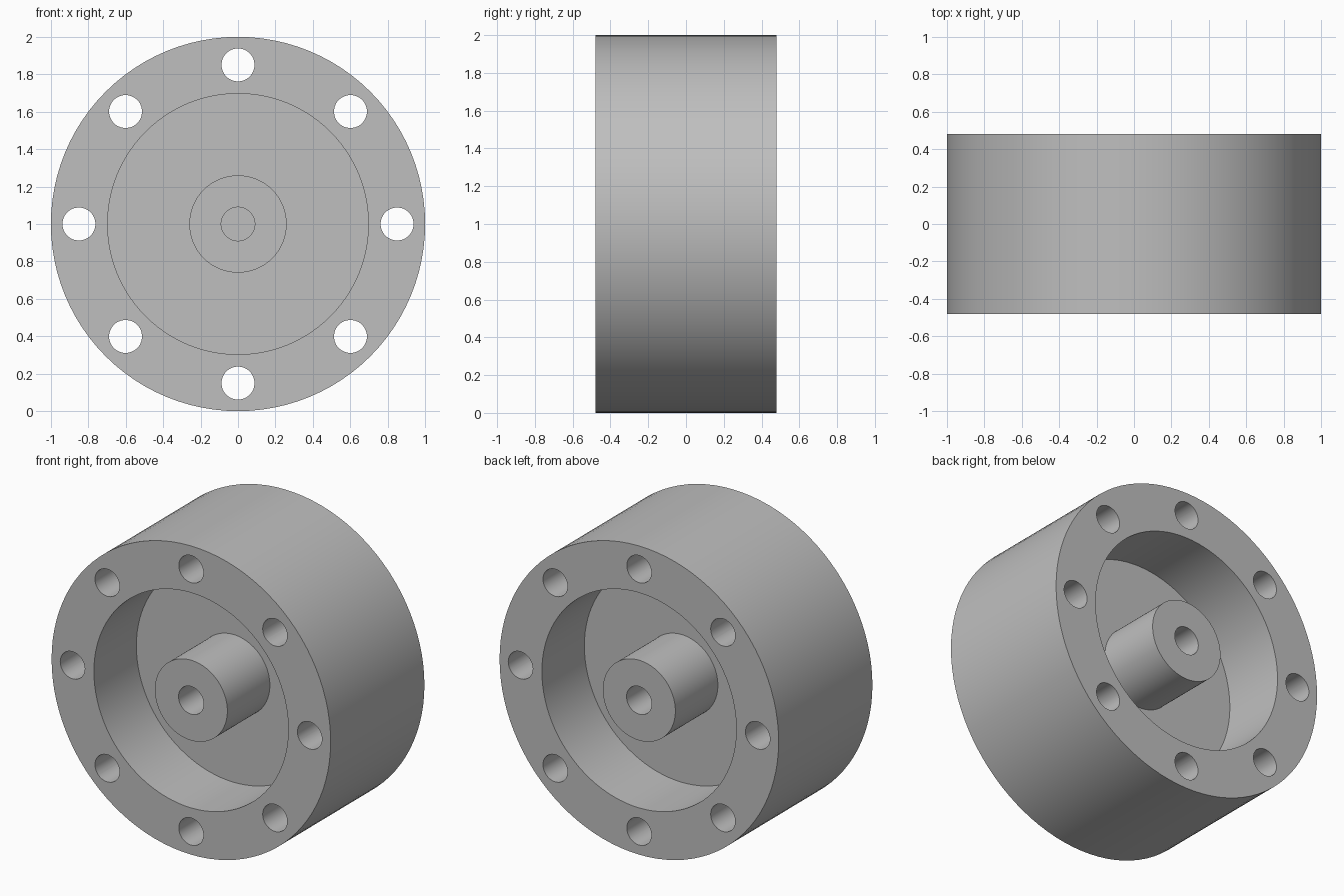
import bpy, bmesh, math
from mathutils import Matrix, Vector

if "Cube" in bpy.data.objects:
    bpy.data.objects.remove(bpy.data.objects["Cube"], do_unlink=True)

HALF = 0.48      # half width of the wheel
WEB = 0.045      # half thickness of the central web
RIM_R, RECESS_R, HUB_R, BORE_R = 1.0, 0.697, 0.26, 0.09
BOLT_CIRCLE, BOLT_R, BOLTS = 0.85, 0.088, 8
CENTRE = Vector((0, 0, 1))

grey = bpy.data.materials.new("plain grey")
grey.use_nodes = True
colour = (0.52, 0.52, 0.52, 1)
grey.diffuse_color = colour
grey.node_tree.nodes["Principled BSDF"].inputs["Base Color"].default_value = colour


def add_object(name, bm):
    bmesh.ops.recalc_face_normals(bm, faces=bm.faces)
    mesh = bpy.data.meshes.new(name)
    bm.to_mesh(mesh)
    bm.free()
    mesh.materials.append(grey)
    obj = bpy.data.objects.new(name, mesh)
    bpy.context.collection.objects.link(obj)
    return obj


# Wheel: half section from front axis to rim, mirrored to the back, then turned
front = [(0, WEB), (BORE_R, WEB), (BORE_R, HALF), (HUB_R, HALF), (HUB_R, WEB),
         (RECESS_R, WEB), (RECESS_R, HALF), (RIM_R, HALF)]
section = [(r, -y) for r, y in front] + list(reversed(front))
bm = bmesh.new()
verts = [bm.verts.new((r, y, 1)) for r, y in section]
edges = [bm.edges.new(pair) for pair in zip(verts, verts[1:])]
bmesh.ops.spin(bm, geom=verts + edges, cent=CENTRE, axis=(0, 1, 0),
               angle=math.tau, steps=96, use_merge=True)
bmesh.ops.remove_doubles(bm, verts=bm.verts, dist=0.0001)
wheel = add_object("wheel_body", bm)

# Bolt holes: a ring of cylinders cut through the rim
bm = bmesh.new()
for i in range(BOLTS):
    a = math.tau * i / BOLTS
    place = Matrix.Translation(CENTRE + BOLT_CIRCLE * Vector((math.cos(a), 0, math.sin(a))))
    bmesh.ops.create_cone(bm, cap_ends=True, segments=48, radius1=BOLT_R, radius2=BOLT_R,
                          depth=3 * HALF, matrix=place @ Matrix.Rotation(math.pi / 2, 4, 'X'))
cutter = add_object("bolt_hole_cutter", bm)
cutter.hide_render = True

cut = wheel.modifiers.new("bolt_holes", 'BOOLEAN')
cut.operation = 'DIFFERENCE'
cut.solver = 'EXACT'
cut.object = cutter

bpy.ops.object.select_all(action='DESELECT')
wheel.select_set(True)
bpy.context.view_layer.objects.active = wheel
bpy.ops.object.modifier_apply(modifier=cut.name)
bpy.data.objects.remove(cutter, do_unlink=True)
bpy.ops.object.shade_smooth_by_angle(angle=math.radians(30))
